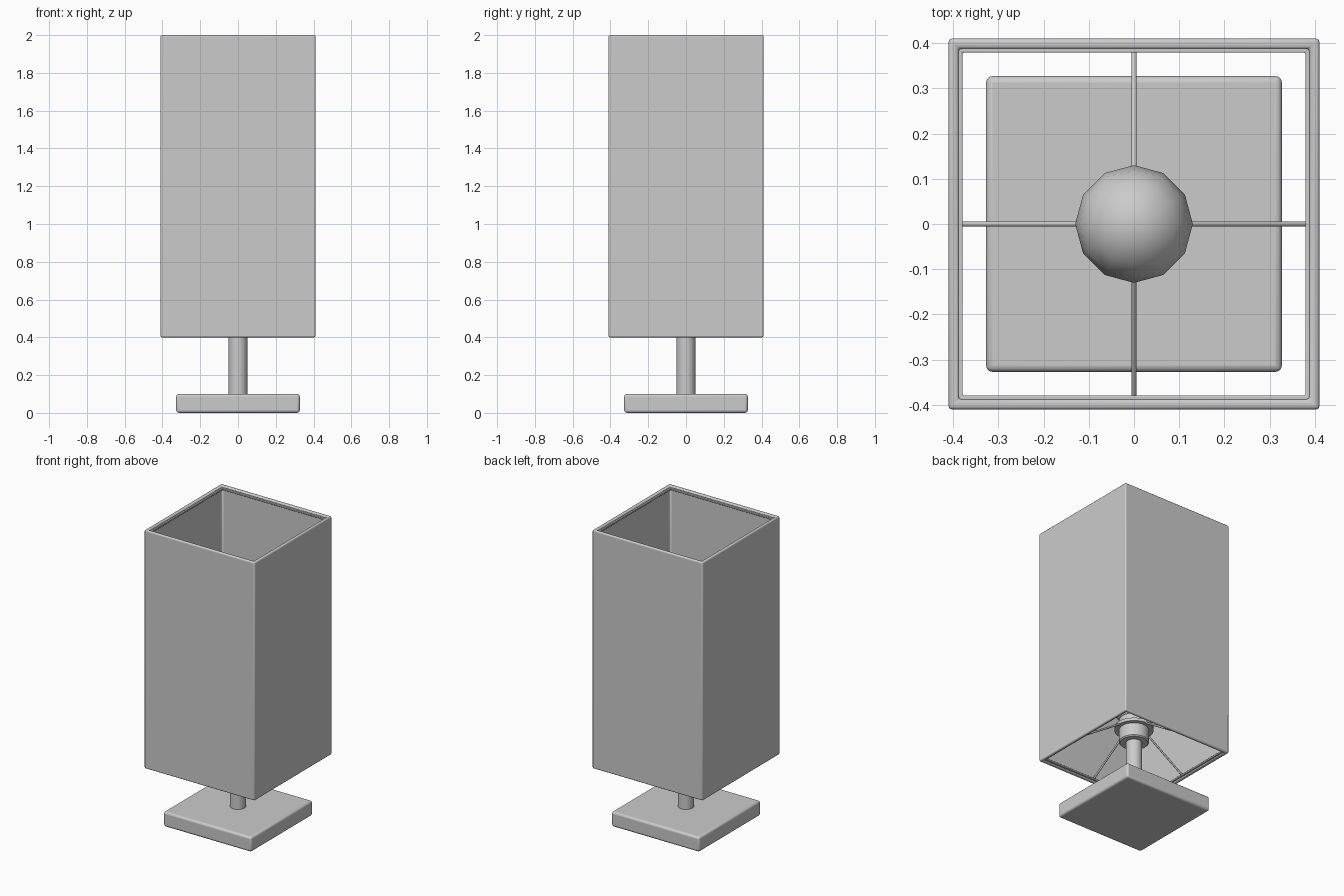
import bpy, bmesh, math
from mathutils import Vector

cube = bpy.data.objects.get("Cube")
if cube:
    bpy.data.objects.remove(cube, do_unlink=True)

grey = bpy.data.materials.new("plain_grey")
grey.use_nodes = True
colour = (0.6, 0.6, 0.6, 1)
grey.diffuse_color = colour
grey.node_tree.nodes["Principled BSDF"].inputs["Base Color"].default_value = colour


def finish(name, bm, bevel=0, segments=3, angle=40):
    bmesh.ops.recalc_face_normals(bm, faces=bm.faces)
    mesh = bpy.data.meshes.new(name)
    bm.to_mesh(mesh)
    bm.free()
    obj = bpy.data.objects.new(name, mesh)
    bpy.context.collection.objects.link(obj)
    mesh.materials.append(grey)
    if bevel:
        mod = obj.modifiers.new("soft_edges", 'BEVEL')
        mod.width, mod.segments = bevel, segments
    bpy.ops.object.select_all(action='DESELECT')
    obj.select_set(True)
    bpy.context.view_layer.objects.active = obj
    bpy.ops.object.shade_smooth_by_angle(angle=math.radians(angle))
    return obj


def square_tube(name, outer, inner, bottom, top, bevel):
    """Open square frame swept from four corner profiles."""
    bm = bmesh.new()
    profile = [(outer, bottom), (outer, top), (inner, top), (inner, bottom)]
    rings = [[bm.verts.new((sx * r, sy * r, z)) for r, z in profile]
             for sx, sy in ((1, 1), (-1, 1), (-1, -1), (1, -1))]
    for i in range(4):
        a, b = rings[i], rings[(i + 1) % 4]
        for j in range(4):
            k = (j + 1) % 4
            bm.faces.new((a[j], b[j], b[k], a[k]))
    return finish(name, bm, bevel)


def lathe(name, profile, sides, angle=40):
    """Revolve a radius/height profile around the upright axis."""
    bm = bmesh.new()
    verts = [bm.verts.new((r, 0, z)) for r, z in profile]
    edges = [bm.edges.new(pair) for pair in zip(verts, verts[1:])]
    bmesh.ops.spin(bm, geom=verts + edges, cent=(0, 0, 0), axis=(0, 0, 1),
                   angle=math.tau, steps=sides)
    bmesh.ops.remove_doubles(bm, verts=bm.verts, dist=0.0005)
    return finish(name, bm, angle=angle)


def rod(name, start, end, radius):
    start, end = Vector(start), Vector(end)
    way = end - start
    bm = bmesh.new()
    bmesh.ops.create_cone(bm, cap_ends=True, segments=8, radius1=radius,
                          radius2=radius, depth=way.length)
    bm.transform(way.to_track_quat('Z', 'Y').to_matrix().to_4x4())
    bmesh.ops.translate(bm, verts=bm.verts, vec=(start + end) / 2)
    return finish(name, bm, angle=60)


# Foot and stem
bm = bmesh.new()
bmesh.ops.create_cube(bm, size=1)
bmesh.ops.scale(bm, verts=bm.verts, vec=(0.654, 0.654, 0.1))
bmesh.ops.translate(bm, verts=bm.verts, vec=(0, 0, 0.05))
finish("base", bm, 0.014)
lathe("stem", [(0, 0.09), (0.05, 0.09), (0.05, 0.52), (0, 0.52)], 32)

# Socket with its collar
lathe("socket", [(0, 0.5), (0.085, 0.5), (0.092, 0.507), (0.092, 0.66), (0, 0.66)], 32)
lathe("socket_collar", [(0.08, 0.59), (0.12, 0.59), (0.12, 0.61), (0.08, 0.61)], 32)

# Round bulb with a coarse outline
bm = bmesh.new()
bmesh.ops.create_uvsphere(bm, u_segments=12, v_segments=8, radius=0.13)
bmesh.ops.translate(bm, verts=bm.verts, vec=(0, 0, 0.76))
finish("bulb", bm, angle=60)

# Shade and the thin frames inside its two openings
square_tube("shade", 0.41, 0.388, 0.4, 2.0, 0.008)
for label, z in (("lower", 0.41), ("upper", 1.975)):
    square_tube(label + "_shade_frame", 0.391, 0.379, z, z + 0.013, 0.003)

# Spider wires from the collar to the lower frame
for label, x, y in (("left", 1, 0), ("right", -1, 0), ("front", 0, -1), ("back", 0, 1)):
    rod(label + "_support_wire", (x * 0.105, y * 0.105, 0.598),
        (x * 0.383, y * 0.383, 0.417), 0.006)
